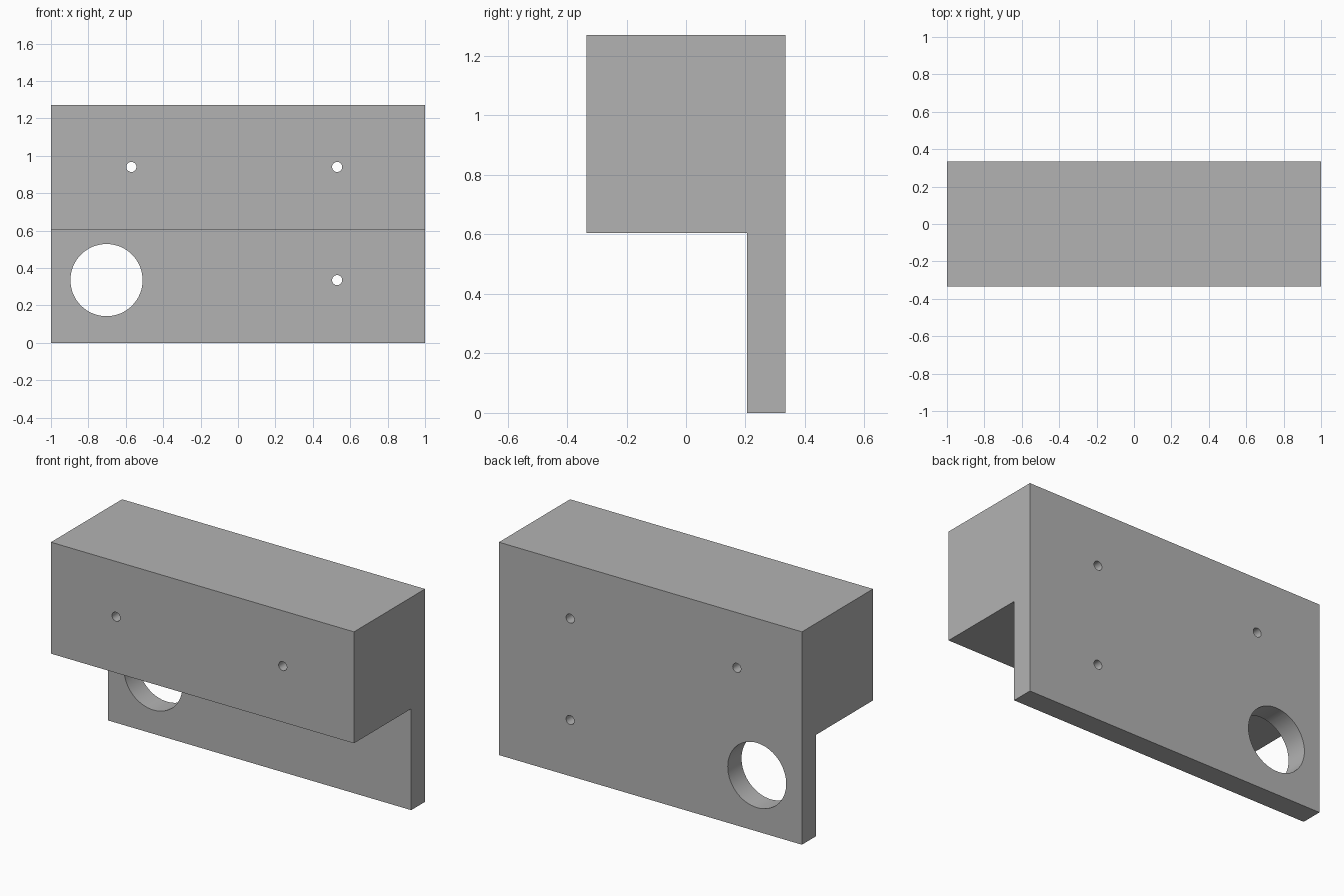
import bpy, bmesh
from math import pi, radians
from mathutils import Vector

default = bpy.data.objects.get("Cube")
if default:
    bpy.data.objects.remove(default, do_unlink=True)

grey = bpy.data.materials.new("plain grey")
grey.use_nodes = True
colour = (0.45, 0.45, 0.45, 1)
grey.diffuse_color = colour
grey.node_tree.nodes["Principled BSDF"].inputs["Base Color"].default_value = colour

HALF_X, HALF_Y, TOP = 1.0, 0.335, 1.27
STEP_Y, STEP_Z = 0.205, 0.605


def extruded_profile(name, points):
    """Extrude a (y, z) outline along the full width."""
    bm = bmesh.new()
    face = bm.faces.new([bm.verts.new((-HALF_X, y, z)) for y, z in points])
    result = bmesh.ops.extrude_face_region(bm, geom=[face])
    verts = [g for g in result["geom"] if isinstance(g, bmesh.types.BMVert)]
    bmesh.ops.translate(bm, vec=Vector((2 * HALF_X, 0, 0)), verts=verts)
    bmesh.ops.recalc_face_normals(bm, faces=bm.faces)
    mesh = bpy.data.meshes.new(name)
    bm.to_mesh(mesh)
    bm.free()
    obj = bpy.data.objects.new(name, mesh)
    bpy.context.collection.objects.link(obj)
    mesh.materials.append(grey)
    return obj


def drill(target, x, z, radius, sides):
    """Cut a round hole through the target from front to back."""
    bpy.ops.mesh.primitive_cylinder_add(
        vertices=sides, radius=radius, depth=2, location=(x, 0, z), rotation=(pi / 2, 0, 0))
    cutter = bpy.context.object
    cutter.name = "hole_cutter"
    cutter.hide_render = True
    cutter.data.materials.append(grey)
    mod = target.modifiers.new("hole", "BOOLEAN")
    mod.operation = "DIFFERENCE"
    mod.solver = "EXACT"
    mod.object = cutter
    bpy.ops.object.select_all(action="DESELECT")
    target.select_set(True)
    bpy.context.view_layer.objects.active = target
    bpy.ops.object.modifier_apply(modifier=mod.name)
    bpy.data.objects.remove(cutter, do_unlink=True)


# Stepped block: thick upper beam with a thin plate hanging at the back
bracket = extruded_profile("stepped_bracket", [
    (-HALF_Y, STEP_Z), (STEP_Y, STEP_Z), (STEP_Y, 0),
    (HALF_Y, 0), (HALF_Y, TOP), (-HALF_Y, TOP)])

# Three bolt holes and one large opening
for x, z in ((-0.57, 0.94), (0.53, 0.94), (0.53, 0.335)):
    drill(bracket, x, z, 0.027, 32)
drill(bracket, -0.703, 0.335, 0.193, 64)

bpy.ops.object.shade_smooth_by_angle(angle=radians(30))
